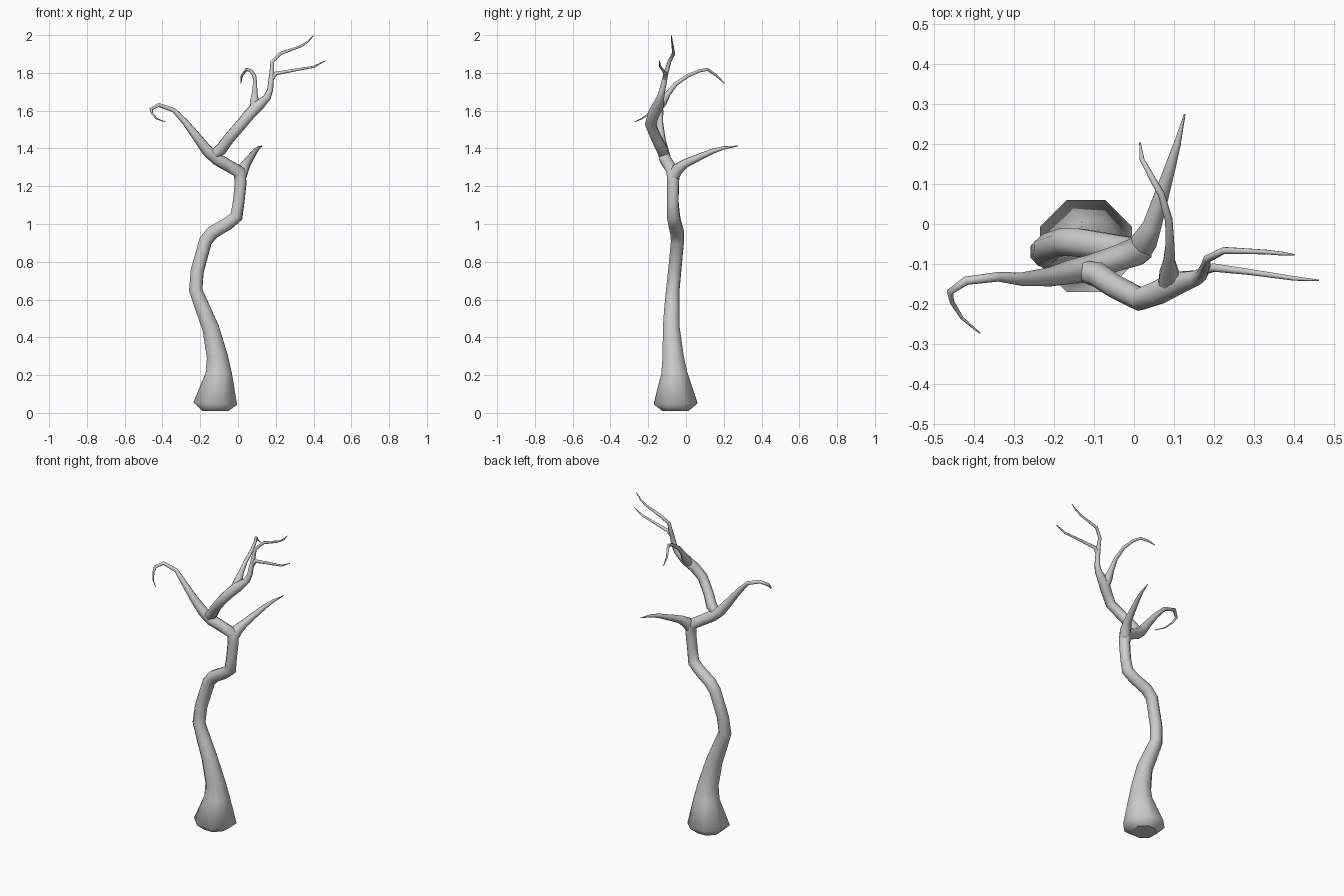
import bpy, bmesh, math
from mathutils import Vector

SIDES = 8


def tube(name, pts):
    """Tapered limb through (x, y, z, radius) points, ring twist kept minimal."""
    bm = bmesh.new()
    P = [Vector(p[:3]) for p in pts]
    side = Vector((1, 0, 0))
    rings = []
    for i, p in enumerate(P):
        a = (p - P[i - 1]).normalized() if i > 0 else Vector((0, 0, 0))
        b = (P[i + 1] - p).normalized() if i < len(P) - 1 else Vector((0, 0, 0))
        t = (a + b).normalized()
        side = side - t * side.dot(t)
        if side.length < 0.05:
            side = t.orthogonal()
        side.normalize()
        up = t.cross(side)
        ring = []
        for k in range(SIDES):
            ang = 2 * math.pi * (k + 0.5) / SIDES
            ring.append(bm.verts.new(p + (side * math.cos(ang) + up * math.sin(ang)) * pts[i][3]))
        rings.append(ring)
    for r0, r1 in zip(rings, rings[1:]):
        for k in range(SIDES):
            n = (k + 1) % SIDES
            bm.faces.new((r0[k], r0[n], r1[n], r1[k]))
    bm.faces.new(list(reversed(rings[0])))
    bm.faces.new(rings[-1])
    bmesh.ops.recalc_face_normals(bm, faces=bm.faces)
    for f in bm.faces:
        f.smooth = len(f.verts) == 4
    me = bpy.data.meshes.new(name)
    bm.to_mesh(me)
    bm.free()
    ob = bpy.data.objects.new(name, me)
    bpy.context.collection.objects.link(ob)
    return ob


# Flared trunk, running on into the left branch that curls at its tip
tube("trunk_and_left_branch", [
    (-0.12, -0.055, 0.01, 0.075), (-0.12, -0.055, 0.05, 0.125),
    (-0.102, -0.062, 0.21, 0.075), (-0.11, -0.068, 0.30, 0.06),
    (-0.145, -0.078, 0.45, 0.048), (-0.185, -0.075, 0.55, 0.043),
    (-0.224, -0.07, 0.65, 0.038), (-0.216, -0.06, 0.75, 0.037),
    (-0.172, -0.045, 0.91, 0.037), (-0.135, -0.047, 0.955, 0.038),
    (-0.05, -0.06, 1.005, 0.036), (-0.008, -0.066, 1.04, 0.036),
    (0.004, -0.07, 1.12, 0.032), (0.014, -0.068, 1.22, 0.033),
    (0.008, -0.068, 1.275, 0.036), (-0.05, -0.088, 1.308, 0.032),
    (-0.11, -0.11, 1.343, 0.033), (-0.16, -0.12, 1.385, 0.03),
    (-0.21, -0.132, 1.45, 0.024), (-0.28, -0.138, 1.54, 0.017),
    (-0.34, -0.132, 1.603, 0.012), (-0.42, -0.142, 1.63, 0.011),
    (-0.46, -0.17, 1.608, 0.009), (-0.455, -0.195, 1.585, 0.006),
    (-0.43, -0.235, 1.557, 0.004), (-0.385, -0.273, 1.541, 0.002)])

# Short branch reaching to the back
tube("back_branch", [
    (0.012, -0.07, 1.24, 0.03), (0.025, -0.045, 1.29, 0.033),
    (0.045, -0.005, 1.32, 0.024), (0.062, 0.05, 1.345, 0.02),
    (0.09, 0.14, 1.385, 0.014), (0.108, 0.2, 1.403, 0.009),
    (0.127, 0.275, 1.413, 0.002)])

# Main upper branch, continuing into the top twig
tube("upper_branch", [
    (-0.135, -0.115, 1.36, 0.026), (-0.09, -0.127, 1.395, 0.032),
    (-0.05, -0.155, 1.45, 0.03), (0.015, -0.188, 1.525, 0.03),
    (0.06, -0.172, 1.58, 0.031), (0.105, -0.148, 1.625, 0.031),
    (0.155, -0.135, 1.67, 0.02), (0.17, -0.125, 1.71, 0.016),
    (0.178, -0.108, 1.79, 0.013), (0.182, -0.088, 1.86, 0.01),
    (0.225, -0.066, 1.903, 0.009), (0.33, -0.07, 1.94, 0.006),
    (0.37, -0.074, 1.965, 0.005), (0.4, -0.077, 1.998, 0.002)])

# Arched twig bending to the back
tube("arched_twig", [
    (0.085, -0.155, 1.605, 0.026), (0.088, -0.125, 1.645, 0.026),
    (0.088, -0.095, 1.69, 0.016), (0.09, -0.055, 1.74, 0.012),
    (0.087, 0.01, 1.785, 0.01), (0.068, 0.075, 1.812, 0.009),
    (0.045, 0.115, 1.818, 0.008), (0.02, 0.162, 1.785, 0.006),
    (0.015, 0.203, 1.745, 0.002)])

# Lower right twig
tube("right_twig", [
    (0.174, -0.115, 1.76, 0.012), (0.2, -0.109, 1.797, 0.011),
    (0.29, -0.12, 1.813, 0.008), (0.4, -0.136, 1.832, 0.006),
    (0.462, -0.141, 1.864, 0.002)])
